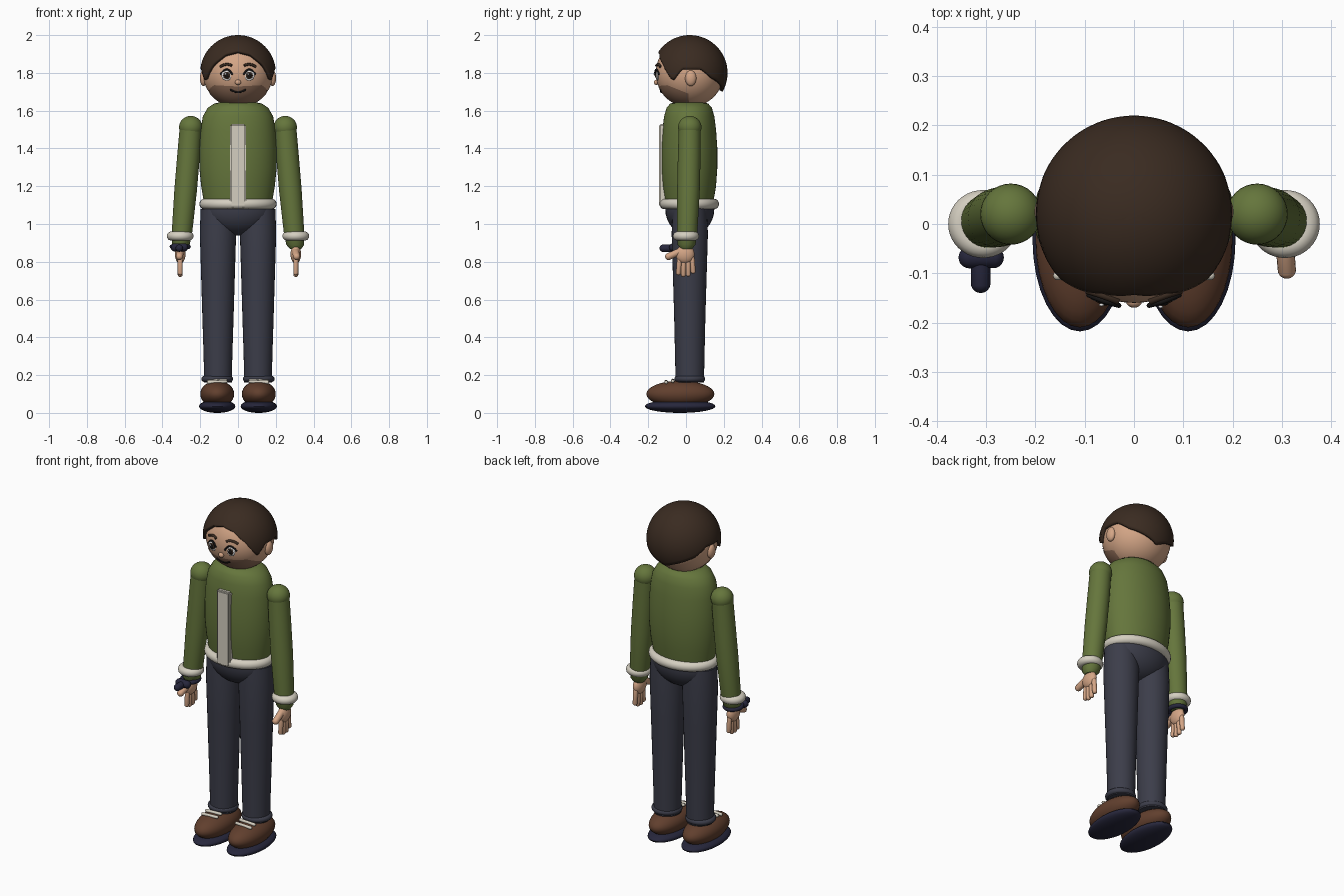
import bpy, bmesh
from math import sin, cos, pi, acos, sqrt
from mathutils import Vector

cube = bpy.data.objects.get("Cube")
if cube:
    bpy.data.objects.remove(cube, do_unlink=True)


def material(name, rgb):
    m = bpy.data.materials.new(name)
    m.use_nodes = True
    m.diffuse_color = (*rgb, 1)
    m.node_tree.nodes["Principled BSDF"].inputs["Base Color"].default_value = (*rgb, 1)
    return m


GREEN = material("olive green", (.13, .18, .045))
SLATE = material("slate trousers", (.045, .047, .068))
HAIR = material("dark brown", (.042, .024, .015))
SKIN = material("skin", (.66, .38, .24))
STUBBLE = material("stubble", (.30, .165, .105))
LEATHER = material("brown leather", (.12, .05, .027))
NAVY = material("navy", (.02, .02, .045))
CREAM = material("cream", (.66, .62, .53))
WHITE = material("white", (.85, .85, .85))
BLACK = material("black", (.008, .007, .007))
parts = []


def finish(name, bm, mat):
    mesh = bpy.data.meshes.new(name)
    bm.to_mesh(mesh)
    bm.free()
    mesh.materials.append(mat)
    ob = bpy.data.objects.new(name, mesh)
    bpy.context.collection.objects.link(ob)
    parts.append(ob)
    return ob


def grid(name, nu, nv, f, mat, caps=False, closed=True):
    """Surface from f(i, j); weld seams, optionally close both ends."""
    bm = bmesh.new()
    v = [[bm.verts.new(f(i, j)) for j in range(nv + 1)] for i in range(nu + 1)]
    for i in range(nu):
        for j in range(nv):
            bm.faces.new((v[i][j], v[i + 1][j], v[i + 1][j + 1], v[i][j + 1]))
    bmesh.ops.remove_doubles(bm, verts=bm.verts, dist=1e-5)
    if caps:
        bmesh.ops.holes_fill(bm, edges=[e for e in bm.edges if e.is_boundary], sides=0)
    if closed:
        bmesh.ops.recalc_face_normals(bm, faces=bm.faces)
    return finish(name, bm, mat)


def loft(name, rings, mat, n=32):
    """Stack of ellipses (x, y, z, rx, ry)."""
    def f(i, j):
        x, y, z, rx, ry = rings[i]
        a = 2 * pi * j / n
        return (x + rx * cos(a), y + ry * sin(a), z)
    return grid(name, len(rings) - 1, n, f, mat, caps=True)


def ring(name, c, rx, ry, t, mat):
    def f(i, j):
        a, b = 2 * pi * i / 40, 2 * pi * j / 14
        return (c[0] + (rx + t * cos(b)) * cos(a), c[1] + (ry + t * cos(b)) * sin(a), c[2] + t * sin(b))
    return grid(name, 40, 14, f, mat)


def ball(name, c, r, mat, n=32):
    bm = bmesh.new()
    bmesh.ops.create_uvsphere(bm, u_segments=n, v_segments=n // 2, radius=1)
    for v in bm.verts:
        v.co = Vector(c) + v.co * Vector(r)
    return finish(name, bm, mat)


def capsule(name, p, q, r, mat):
    p, q = Vector(p), Vector(q)
    turn = (q - p).to_track_quat("Z", "Y")
    bm = bmesh.new()
    bmesh.ops.create_uvsphere(bm, u_segments=16, v_segments=12, radius=r)
    for v in bm.verts:
        v.co = turn @ v.co + (q if v.co.z > 1e-4 else p)
    return finish(name, bm, mat)


def stroke(name, pts, r, mat):
    """Thin rounded line laid along points."""
    cu = bpy.data.curves.new(name, "CURVE")
    cu.dimensions, cu.bevel_depth, cu.use_fill_caps, cu.bevel_resolution = "3D", r, True, 2
    sp = cu.splines.new("NURBS")
    sp.points.add(len(pts) - 1)
    for p, co in zip(sp.points, pts):
        p.co = (*co, 1)
    sp.use_endpoint_u, sp.order_u = True, 3
    cu.materials.append(mat)
    bpy.context.collection.objects.link(bpy.data.objects.new(name, cu))


def lerp(keys, a):
    for (a0, z0), (a1, z1) in zip(keys, keys[1:]):
        if a <= a1:
            return z0 + (z1 - z0) * (a - a0) / (a1 - a0)
    return keys[-1][1]


def patch(name, c, r, span, top, hem, mat):
    """Part of an ellipsoid between heights given by azimuth (0 = front)."""
    def f(i, j):
        a = span * (2 * j / 96 - 1)
        t0, t1 = (acos(max(-1, min(1, (h(abs(a)) - c[2]) / r[2]))) for h in (top, hem))
        t = t0 + (t1 - t0) * i / 20
        return (c[0] + r[0] * sin(t) * sin(a), c[1] - r[1] * sin(t) * cos(a), c[2] + r[2] * cos(t))
    return grid(name, 20, 96, f, mat, closed=False)


# Head, hair and stubble
HC, HR = (0, .02, 1.8), (.186, .18, .18)


def face(x, z, out=0):
    d = 1 - (x / HR[0]) ** 2 - ((z - HC[2]) / HR[2]) ** 2
    return (x, HC[1] - HR[1] * sqrt(d) - out, z)


ball("head", HC, HR, SKIN, 64)
hairline = [(0, 1.915), (.4, 1.898), (.75, 1.845), (1.09, 1.757), (1.36, 1.82),
            (1.88, 1.82), (2.23, 1.77), (pi, 1.70)]
hair = patch("hair", HC, (.2, .2, .2), pi, lambda a: 2.0, lambda a: lerp(hairline, a), HAIR)
shell = hair.modifiers.new("thickness", "SOLIDIFY")
shell.thickness, shell.offset = .018, -1
jaw = [(0, 1.728), (.8, 1.735), (1.52, 1.69)]
patch("stubble", HC, [r + .002 for r in HR], 1.52, lambda a: lerp(jaw, a), lambda a: 1.6, STUBBLE)
ball("nose", (0, -.157, 1.75), (.016, .013, .014), SKIN, 16)
stroke("mouth", [face(x, 1.697 + 9 * x * x, .003) for x in (-.042, -.02, 0, .02, .042)], .005, BLACK)

# Torso with hem and front strip
torso = [(1.645, .09, .07), (1.638, .125, .10), (1.615, .16, .12), (1.57, .186, .133), (1.5, .198, .142),
         (1.4, .205, .149), (1.3, .205, .149), (1.2, .195, .142), (1.1, .178, .125)]
loft("sweater", [(0, .017, z, rx, ry) for z, rx, ry in torso], GREEN, 48)
ring("sweater_hem", (0, .017, 1.106), .177, .13, .028, CREAM)
bm = bmesh.new()
bmesh.ops.create_cube(bm, size=1)
for v in bm.verts:
    v.co = Vector((0, -.12, 1.31)) + v.co * Vector((.086, .046, .44))
bmesh.ops.bevel(bm, geom=bm.edges[:], offset=.008, segments=2, affect="EDGES")
finish("front_strip", bm, CREAM)
ball("pelvis", (0, .02, 1.08), (.19, .13, .142), SLATE)

for s, side in ((1, "left_"), (-1, "right_")):
    # Face details
    ball(side + "ear", (s * .182, .025, 1.772), (.02, .03, .042), SKIN, 20)
    for part, r, z, out, mat in (("eye", .028, 1.787, .001, WHITE), ("iris", .019, 1.786, .005, HAIR),
                                 ("pupil", .011, 1.786, .009, BLACK)):
        ball(side + part, face(s * .06, z, out), (r, .007, r), mat, 20)
    ball(side + "eye_glint", face(s * .06 - .006, 1.794, .016), (.005, .003, .005), WHITE, 12)
    stroke(side + "lash", [face(s * x, z, .008) for x, z in ((.03, 1.79), (.042, 1.815), (.072, 1.82), (.093, 1.792))],
           .005, BLACK)
    stroke(side + "eyebrow", [face(s * x, z, .004) for x, z in ((.033, 1.838), (.06, 1.855), (.095, 1.832))],
           .007, HAIR)

    # Arm
    ball(side + "shoulder", (s * .25, .02, 1.512), (.062, .062, .06), GREEN)
    arm = [(.25, .02, 1.52, .058), (.262, .017, 1.36, .06), (.277, .013, 1.18, .06),
           (.297, .006, .95, .054), (.303, .003, .89, .047), (.305, .002, .868, .03)]
    loft(side + "sleeve", [(s * x, y, z, r, r) for x, y, z, r in arm], GREEN)
    ring(side + "cuff", (s * .306, 0, .936), .047, .045, .024, CREAM)

    # Hand
    ball(side + "palm", (s * .306, -.005, .84), (.028, .05, .05), SKIN, 24)
    for k, tip in enumerate((.742, .733, .735, .75)):
        y = -.04 + .026 * k
        capsule(side + f"finger_{k + 1}", (s * .306, y * .85, .82), (s * .306, y, tip), .0135, SKIN)
    capsule(side + "thumb", (s * .305, -.03, .855), (s * .31, -.092, .828), .019, SKIN)

    # Leg
    leg = [(1.08, .092, .09), (.95, .096, .096), (.75, .09, .09), (.52, .083, .083), (.3, .076, .078), (.16, .073, .075)]
    loft(side + "trouser_leg", [(s * .106, .02, z, rx, ry) for z, rx, ry in leg], SLATE)
    ring(side + "trouser_cuff", (s * .11, .02, .18), .068, .066, .016, SLATE)

    # Shoe
    ball(side + "shoe", (s * .11, -.03, .1), (.09, .18, .07), LEATHER)
    ball(side + "sole", (s * .11, -.031, .035), (.096, .187, .035), NAVY)
    capsule(side + "lace_front", (s * .155, -.105, .162), (s * .065, -.105, .166), .009, CREAM)
    capsule(side + "lace_back", (s * .155, -.07, .168), (s * .065, -.07, .172), .009, CREAM)

# Wrist gadget on the right hand
capsule("gadget_bar", (-.334, -.068, .876), (-.286, -.068, .876), .022, NAVY)
capsule("gadget_nozzle", (-.311, -.06, .872), (-.311, -.12, .872), .02, NAVY)
ring("gadget_strap", (-.306, -.005, .88), .044, .05, .012, NAVY)

# Smooth surfaces, sharp rims
bpy.ops.object.select_all(action="DESELECT")
for ob in parts:
    ob.select_set(True)
bpy.context.view_layer.objects.active = parts[0]
bpy.ops.object.shade_smooth_by_angle(angle=pi / 4)
